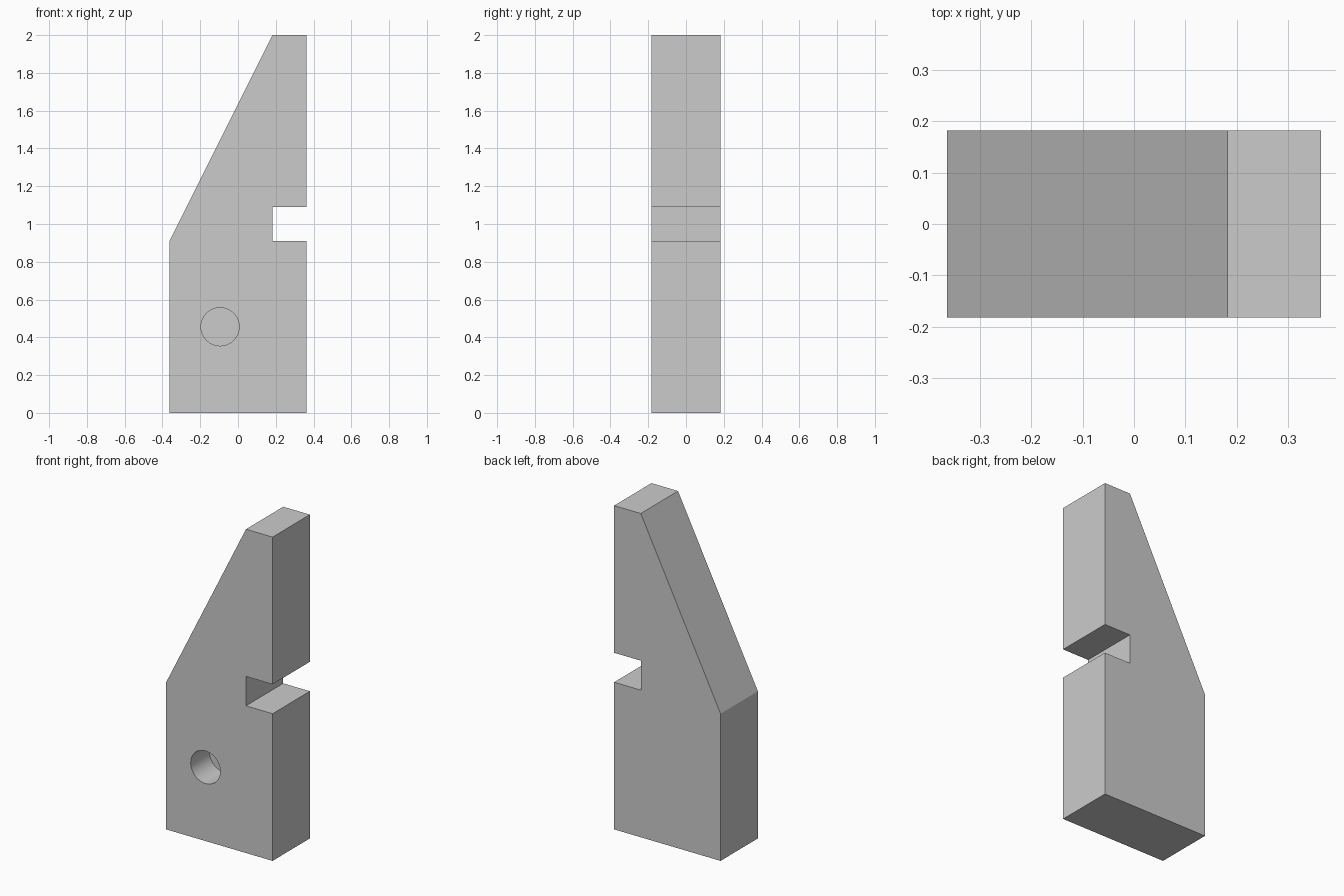
import bpy, bmesh, math

if "Cube" in bpy.data.objects:
    bpy.data.objects.remove(bpy.data.objects["Cube"])

U = 2 / 22          # design module: the model is 22 units tall
HALF_DEPTH = 2 * U

# Body: side profile with sloped top edge and square notch, extruded along y
profile = [(-4, 0), (4, 0), (4, 10), (2, 10), (2, 12),
           (4, 12), (4, 22), (2, 22), (-4, 10)]
bm = bmesh.new()
face = bm.faces.new([bm.verts.new((x * U, -HALF_DEPTH, z * U)) for x, z in profile])
extruded = bmesh.ops.extrude_face_region(bm, geom=[face])["geom"]
bmesh.ops.translate(bm, vec=(0, 2 * HALF_DEPTH, 0),
                    verts=[v for v in extruded if isinstance(v, bmesh.types.BMVert)])
bmesh.ops.recalc_face_normals(bm, faces=bm.faces)
mesh = bpy.data.meshes.new("notched_body")
bm.to_mesh(mesh)
bm.free()
body = bpy.data.objects.new("notched_body", mesh)
bpy.context.collection.objects.link(body)

# Blind round hole in the front face, reaching half way through
bpy.ops.mesh.primitive_cylinder_add(vertices=48, radius=0.101, depth=2 * HALF_DEPTH,
                                    location=(-0.095, -HALF_DEPTH, 0.456),
                                    rotation=(math.pi / 2, 0, 0))
cutter = bpy.context.object
cutter.name = "hole_cutter"
cutter.hide_render = True
cutter.display_type = 'WIRE'

cut = body.modifiers.new("front_hole", 'BOOLEAN')
cut.operation = 'DIFFERENCE'
cut.solver = 'EXACT'
cut.object = cutter

# Apply the cut and drop the helper
bpy.context.view_layer.objects.active = body
bpy.ops.object.select_all(action='DESELECT')
body.select_set(True)
bpy.ops.object.modifier_apply(modifier=cut.name)
bpy.data.objects.remove(cutter)
